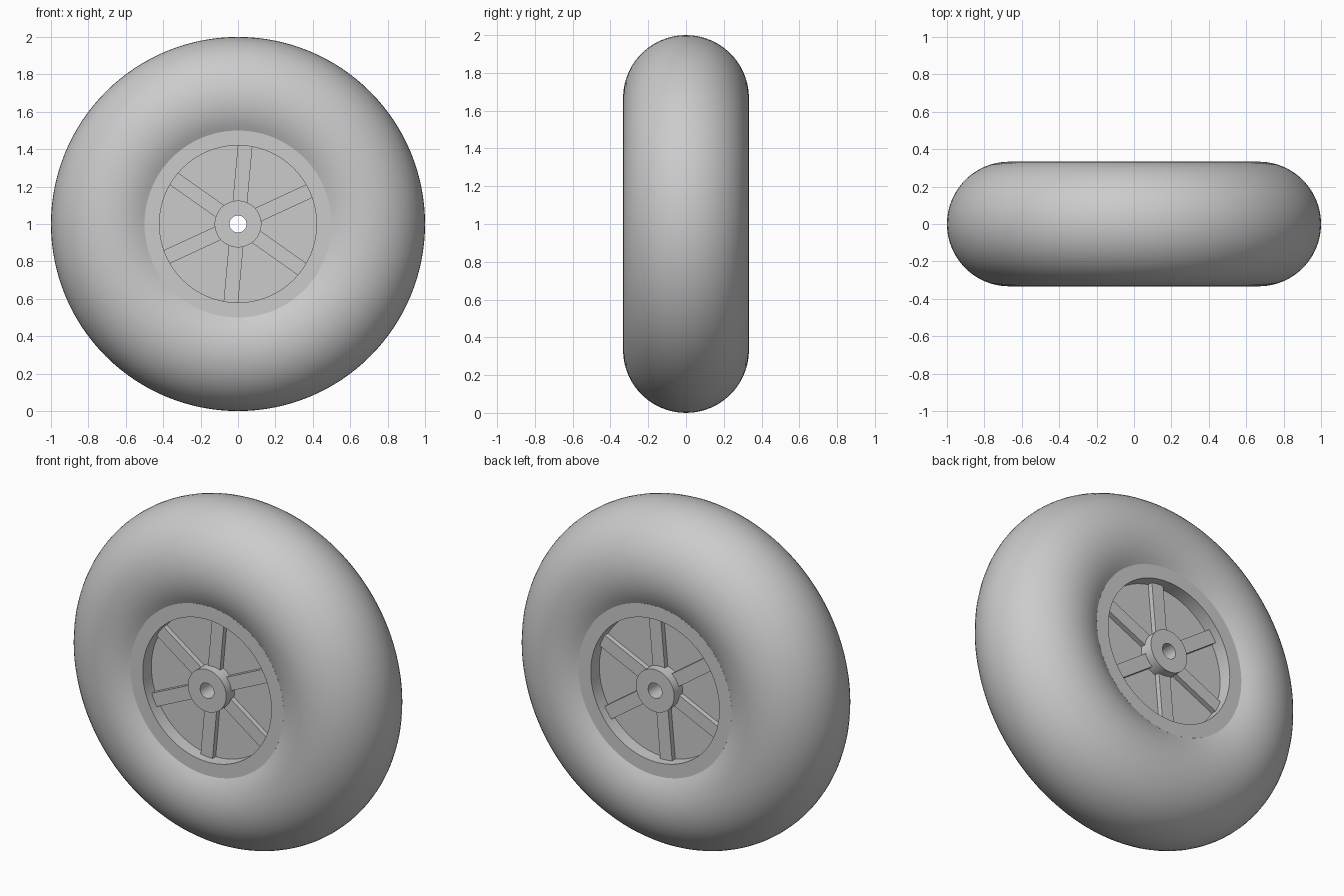
import bpy, bmesh
from math import sin, cos, pi, radians
from mathutils import Matrix, Vector

if "Cube" in bpy.data.objects:
    bpy.data.objects.remove(bpy.data.objects["Cube"])

CENTRE = Vector((0, 0, 1))
FACE = 0.289      # half depth of the rim and hub faces
WEB = 0.209       # half depth of the recessed web
RIB = 0.239       # half depth of the ribs
RIM_R, WEB_R, HUB_R, BORE_R = 0.5, 0.42, 0.125, 0.045


def finish(bm, name):
    bmesh.ops.recalc_face_normals(bm, faces=bm.faces)
    mesh = bpy.data.meshes.new(name)
    bm.to_mesh(mesh)
    bm.free()
    ob = bpy.data.objects.new(name, mesh)
    ob.location = CENTRE
    bpy.context.collection.objects.link(ob)
    return ob


def lathe(name, profile, steps=128):
    """Spin (radius, y) points about the axle."""
    bm = bmesh.new()
    verts = [bm.verts.new((r, y, 0)) for r, y in profile]
    edges = [bm.edges.new(pair) for pair in zip(verts, verts[1:])]
    bmesh.ops.spin(bm, geom=verts + edges, cent=(0, 0, 0), axis=(0, 1, 0),
                   angle=2 * pi, steps=steps)
    bmesh.ops.remove_doubles(bm, verts=bm.verts, dist=1e-5)
    ob = finish(bm, name)
    bpy.ops.object.select_all(action='DESELECT')
    ob.select_set(True)
    bpy.context.view_layer.objects.active = ob
    bpy.ops.object.shade_smooth_by_angle(angle=radians(28))
    return ob


# Tyre: round section, ending where it meets the flat rim face
angles = [radians(-120 + 240 * i / 40) for i in range(41)]
lathe("tyre", [(2 / 3 + cos(a) / 3, sin(a) / 3) for a in angles])

# Wheel: rim lip, recessed web, hub and bore
half = [(RIM_R, FACE), (WEB_R, FACE), (WEB_R, WEB), (HUB_R, WEB),
        (HUB_R, FACE), (BORE_R, FACE)]
lathe("wheel_hub", half + [(r, -y) for r, y in reversed(half)])

# Ribs: six bars standing proud of the web on both sides
r0, r1 = 0.11, 0.43
for i in range(6):
    bm = bmesh.new()
    bmesh.ops.create_cube(bm, size=1)
    bmesh.ops.scale(bm, vec=(r1 - r0, 2 * RIB, 0.078), verts=bm.verts)
    bmesh.ops.translate(bm, vec=((r0 + r1) / 2, 0, 0), verts=bm.verts)
    turn = Matrix.Rotation(-radians(24.8 + 60 * i), 3, 'Y')
    bmesh.ops.rotate(bm, cent=(0, 0, 0), matrix=turn, verts=bm.verts)
    finish(bm, f"rib_{i + 1}")
